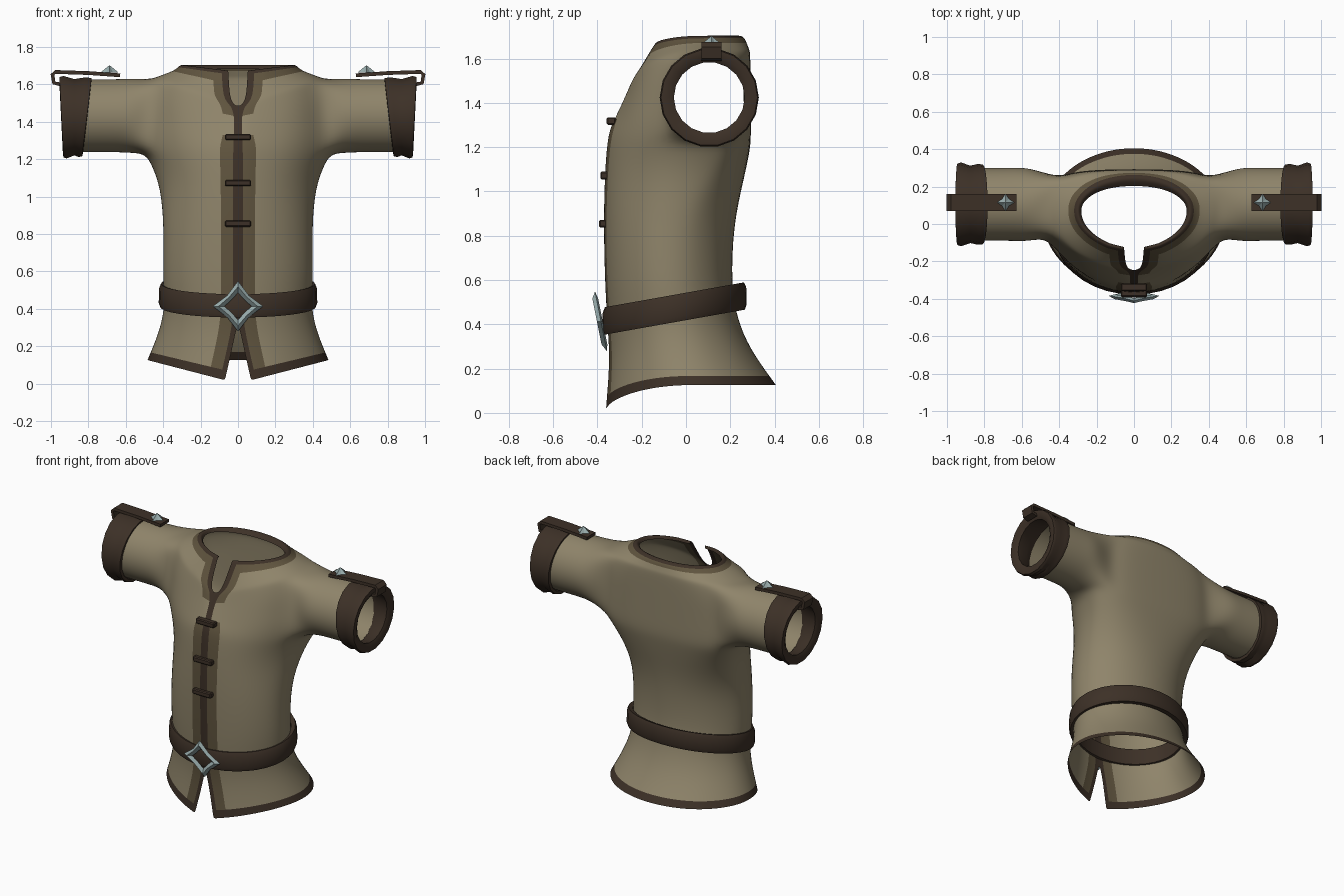
import bpy, bmesh
from math import sin, cos, pi, radians, sqrt

if "Cube" in bpy.data.objects:
    bpy.data.objects.remove(bpy.data.objects["Cube"])


def material(name, rgb):
    m = bpy.data.materials.new(name)
    m.diffuse_color = (*rgb, 1)
    m.use_nodes = True
    m.node_tree.nodes["Principled BSDF"].inputs["Base Color"].default_value = m.diffuse_color
    return m


TAN = material("tan_cloth", (0.275, 0.232, 0.145))
DARK = material("dark_tan_cloth", (0.115, 0.088, 0.048))
LEATHER = material("brown_leather", (0.046, 0.030, 0.020))
METAL = material("grey_metal", (0.33, 0.43, 0.43))


def finish(bm, name, mats, mirror=False, subsurf=0, angle=40):
    """Turn a bmesh into an object with its modifiers and shading."""
    bmesh.ops.recalc_face_normals(bm, faces=bm.faces[:])
    me = bpy.data.meshes.new(name)
    bm.to_mesh(me)
    bm.free()
    ob = bpy.data.objects.new(name, me)
    bpy.context.collection.objects.link(ob)
    for m in mats:
        me.materials.append(m)
    bpy.ops.object.select_all(action='DESELECT')
    ob.select_set(True)
    bpy.context.view_layer.objects.active = ob
    bpy.ops.object.shade_smooth_by_angle(angle=radians(angle))
    if mirror:
        mod = ob.modifiers.new("mirror", 'MIRROR')
        mod.merge_threshold = 0.0005
    if subsurf:
        mod = ob.modifiers.new("subsurf", 'SUBSURF')
        mod.levels = mod.render_levels = subsurf
    return ob


def bridge(bm, a, b):
    """Join two closed rings of vertices with quads."""
    n = len(a)
    for k in range(n):
        j = (k + 1) % n
        bm.faces.new((a[k], a[j], b[j], b[k]))


def ellipse(bm, n, point):
    """Ring of n vertices, point(angle) gives each position."""
    return [bm.verts.new(point(2 * pi * k / n)) for k in range(n)]


def clamp(t):
    return max(0, min(1, t))


def lerp(a, b, t):
    return tuple(p + (q - p) * t for p, q in zip(a, b))


# ---------- shirt body: half rings, mirrored ----------
# half width, front y, back y, front z, side z
HEM = (.490, -.365, .410, .000, .127)
FLARE = (.420, -.345, .290, .220, .292)
LOWER = [
    FLARE,
    (.395, -.350, .235, .340, .425),
    (.408, -.365, .207, .550, .573),
    (.400, -.372, .217, .850, .850),
    (.420, -.367, .262, 1.06, 1.05),
    (.462, -.358, .285, 1.20, 1.16),
]
ARMPIT = (.497, -.345, .295, 1.28, 1.225)
SHOULDER = (.470, -.250, .292, 1.475, 1.627)
NECK = [
    (.430, -.238, .287, 1.490, 1.643),
    (.345, -.175, .275, 1.605, 1.673),
    (.325, -.150, .268, 1.650, 1.692),
    (.300, -.132, .242, 1.675, 1.711),
    (.285, -.125, .205, 1.650, 1.683),
]
ARM = [lerp(ARMPIT, SHOULDER, t / 4) for t in range(5)]
RINGS = [HEM, lerp(HEM, FLARE, .12)] + LOWER + ARM + NECK
ANGLES = [-62, -44, -25, -9, 7, 23, 42, 58, 74, 90]      # columns after the front strip
C0, C1, R0, R1 = 5, 9, 8, 12                            # armhole columns and rings


def ring_points(i):
    w, yf, yb, zf, zs = RINGS[i]
    if R0 < i < R1:
        w += .02
    # widest line moves back on the chest, the back squares off there
    mid = (yf + yb) / 2
    yc = mid + (.1 - mid) * clamp((zs - .9) / .3) - .03 * (i > R1)
    e = 1 - .35 * clamp((zs - .8) / .4) + .35 * clamp((zs - 1.6) / .1)
    # the front parts at the hem and at the collar slit
    gap = .042 + .06 * (zf - 1.49) if zf > 1.48 else .07 * clamp(1 - zf / .33)
    trim = .032 if i >= R1 else .017
    band = .055 if R0 < i < R1 else .085
    pts = []
    for x in (gap, gap + trim, gap + band):
        y = yc - (yc - yf) * sqrt(1 - (x / w) ** 2)
        pts.append((x, y, zs + (zf - zs) * (1 - x / w)))
    for a in ANGLES:
        s, c = sin(radians(a)), max(0, cos(radians(a)))
        if a < 0:
            pts.append((w * c, yc + (yc - yf) * s, zs + (zf - zs) * (1 - c)))
        else:
            pts.append((0 if a == 90 else w * c ** e, yc + (yb - yc) * s ** e, zs))
    return pts


bm = bmesh.new()
grid = [[bm.verts.new(p) for p in ring_points(i)] for i in range(len(RINGS))]
for i in range(len(grid) - 1):
    for j in range(len(grid[0]) - 1):
        if R0 <= i < R1 and C0 <= j < C1:
            continue
        f = bm.faces.new((grid[i][j], grid[i][j + 1], grid[i + 1][j + 1], grid[i + 1][j]))
        if i == 0 or i >= 15 or j == 0:
            f.material_index = 2                        # hem, collar and front edging
        elif i == 14 or (j == 1 and i not in (9, 10)):
            f.material_index = 1                        # darker placket and neck band

# sleeve grows from the armhole
loop = ([grid[R0][j] for j in range(C0, C1)] + [grid[i][C1] for i in range(R0, R1)]
        + [grid[R1][j] for j in range(C1, C0, -1)] + [grid[i][C0] for i in range(R1, R0, -1)])
SY, SZ = .105, 1.432
for x, r in ((.56, .203), (.66, .199), (.80, .199), (.90, .197)):
    ring = ellipse(bm, 16, lambda a: (x, SY + r * cos(a + radians(225)),
                                      SZ + r * sin(a + radians(225))))
    bridge(bm, loop, ring)
    loop = ring
bmesh.ops.delete(bm, geom=[v for v in bm.verts if not v.link_faces], context='VERTS')
finish(bm, "shirt_body", [TAN, DARK, LEATHER], mirror=True, subsurf=2, angle=180)

# ---------- cuffs: x, radius, slant ----------
bm = bmesh.new()
rings = []
for x, r, slant in ((.806, .194, -.12), (.808, .213, -.12), (.835, .216, -.08), (.875, .207, 0),
                    (.925, .224, .04), (.944, .218, .05), (.946, .190, .05),
                    (.930, .160, .03), (.850, .172, 0)):
    rings.append(ellipse(bm, 18, lambda a: (x + slant * r * sin(a), SY + r * cos(a),
                                            SZ - .008 + r * sin(a))))
for k, ring in enumerate(rings):
    bridge(bm, rings[k - 1], ring)
finish(bm, "sleeve_cuffs", [LEATHER], mirror=True)

# ---------- shoulder straps hooked over the cuffs ----------
bm = bmesh.new()
path = [(.63, 1.648), (.80, 1.660), (.978, 1.666), (.992, 1.652), (.984, 1.607), (.950, 1.600)]
rows = []
for k, (x, z) in enumerate(path):
    a, b = path[max(k - 1, 0)], path[min(k + 1, len(path) - 1)]
    dx, dz = b[0] - a[0], b[1] - a[1]
    d = sqrt(dx * dx + dz * dz)
    nx, nz = -dz / d * .010, dx / d * .010
    rows.append([bm.verts.new((x + s * nx, y, z + s * nz))
                 for s, y in ((1, .070), (1, .160), (-1, .160), (-1, .070))])
for a, b in zip(rows, rows[1:]):
    bridge(bm, a, b)
bm.faces.new(rows[0])
bm.faces.new(rows[-1])
finish(bm, "shoulder_straps", [LEATHER], mirror=True, angle=30)


def star(bm, tip_r, mid_r, place):
    """Eight-vertex ring of a four-pointed star, place(u, v) puts it in space."""
    radii = [tip_r, mid_r] * 4
    return [bm.verts.new(place(r * cos(pi * k / 4), r * sin(pi * k / 4)))
            for k, r in enumerate(radii)]


# ---------- four-pointed studs on the straps ----------
bm = bmesh.new()
tip = bm.verts.new((.687, .115, 1.702))
rim = star(bm, .047, .026, lambda u, v: (.687 + u, .115 + v, 1.664))
for k in range(8):
    bm.faces.new((rim[k], rim[(k + 1) % 8], tip))
bm.faces.new(rim)
finish(bm, "strap_studs", [METAL], mirror=True, angle=10)

# ---------- belt, tilted up towards the back ----------
bm = bmesh.new()
rings = []
for out, h in ((-.035, .006), (-.004, 0), (.004, .022), (.002, .100), (-.008, .124), (-.035, .118)):
    rings.append(ellipse(bm, 36, lambda a: (
        (.420 + out) * cos(a), -.052 + (.322 + out) * sin(a),
        .352 + .178 * (.323 + (.322 + out) * sin(a)) + h)))
for k, ring in enumerate(rings):
    bridge(bm, rings[k - 1], ring)
finish(bm, "belt", [LEATHER], angle=35)

# ---------- diamond buckle, leaning back at the foot ----------
bm = bmesh.new()
rings = [star(bm, t, m, lambda u, v: (u, -.384 - out - .2 * v, .413 + v))
         for t, m, out in ((.135, .082, 0), (.104, .068, .018), (.072, .049, 0),
                           (.104, .068, -.008))]
for k, ring in enumerate(rings):
    bridge(bm, rings[k - 1], ring)
finish(bm, "belt_buckle", [METAL], angle=10)

# ---------- front toggles ----------
for n, (y, z) in enumerate(((-.338, 1.318), (-.366, 1.072), (-.372, .855))):
    bm = bmesh.new()
    bmesh.ops.create_cube(bm, size=1)
    for v in bm.verts:
        v.co = (v.co.x * .138, y + v.co.y * .042, z + v.co.z * .034)
    bmesh.ops.bevel(bm, geom=bm.edges[:], offset=.006, segments=1, affect='EDGES')
    finish(bm, f"front_toggle_{n + 1}", [LEATHER], angle=30)
